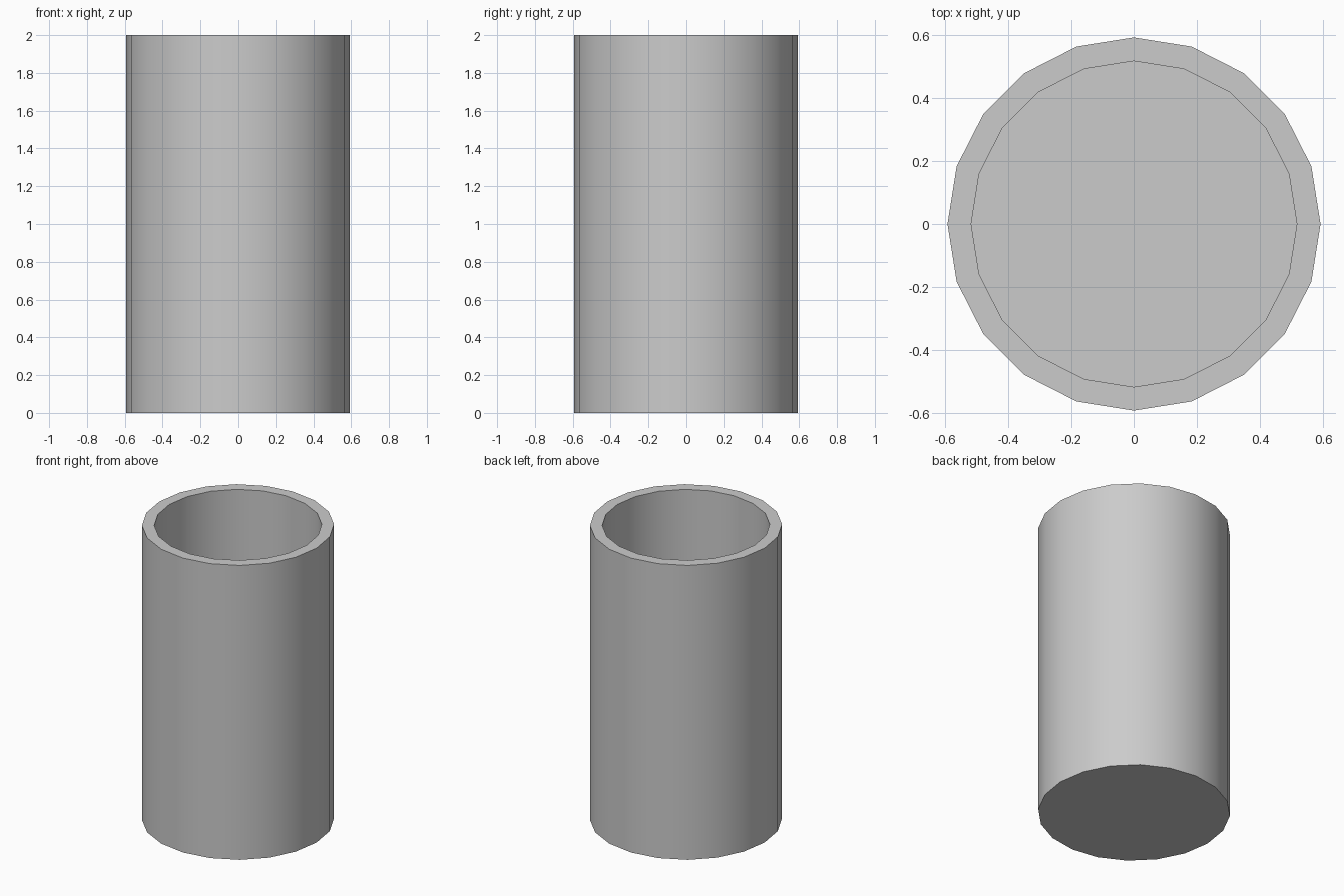
import bpy, bmesh
from math import cos, sin, tau, radians

if "Cube" in bpy.data.objects:
    bpy.data.objects.remove(bpy.data.objects["Cube"])

SIDES = 20
OUTER, WALL, HEIGHT = 0.592, 0.075, 2.0
INNER = OUTER - WALL


def ring(bm, radius, z):
    return [bm.verts.new((radius * cos(tau * i / SIDES), radius * sin(tau * i / SIDES), z))
            for i in range(SIDES)]


# Open cup: outer wall, flat rim, inner wall and floor from a revolved profile
bm = bmesh.new()
profile = [(OUTER, 0), (OUTER, HEIGHT), (INNER, HEIGHT), (INNER, WALL)]
rings = [ring(bm, r, z) for r, z in profile]
for low, high in zip(rings, rings[1:]):
    for i in range(SIDES):
        j = (i + 1) % SIDES
        bm.faces.new((low[i], low[j], high[j], high[i]))
bm.faces.new(rings[0][::-1])   # underside
bm.faces.new(rings[-1])        # inside floor
bmesh.ops.recalc_face_normals(bm, faces=bm.faces)

mesh = bpy.data.meshes.new("cup")
bm.to_mesh(mesh)
bm.free()
cup = bpy.data.objects.new("cup", mesh)
bpy.context.collection.objects.link(cup)

# Smooth walls with sharp rim edges
bpy.context.view_layer.objects.active = cup
cup.select_set(True)
bpy.ops.object.shade_smooth_by_angle(angle=radians(30))
